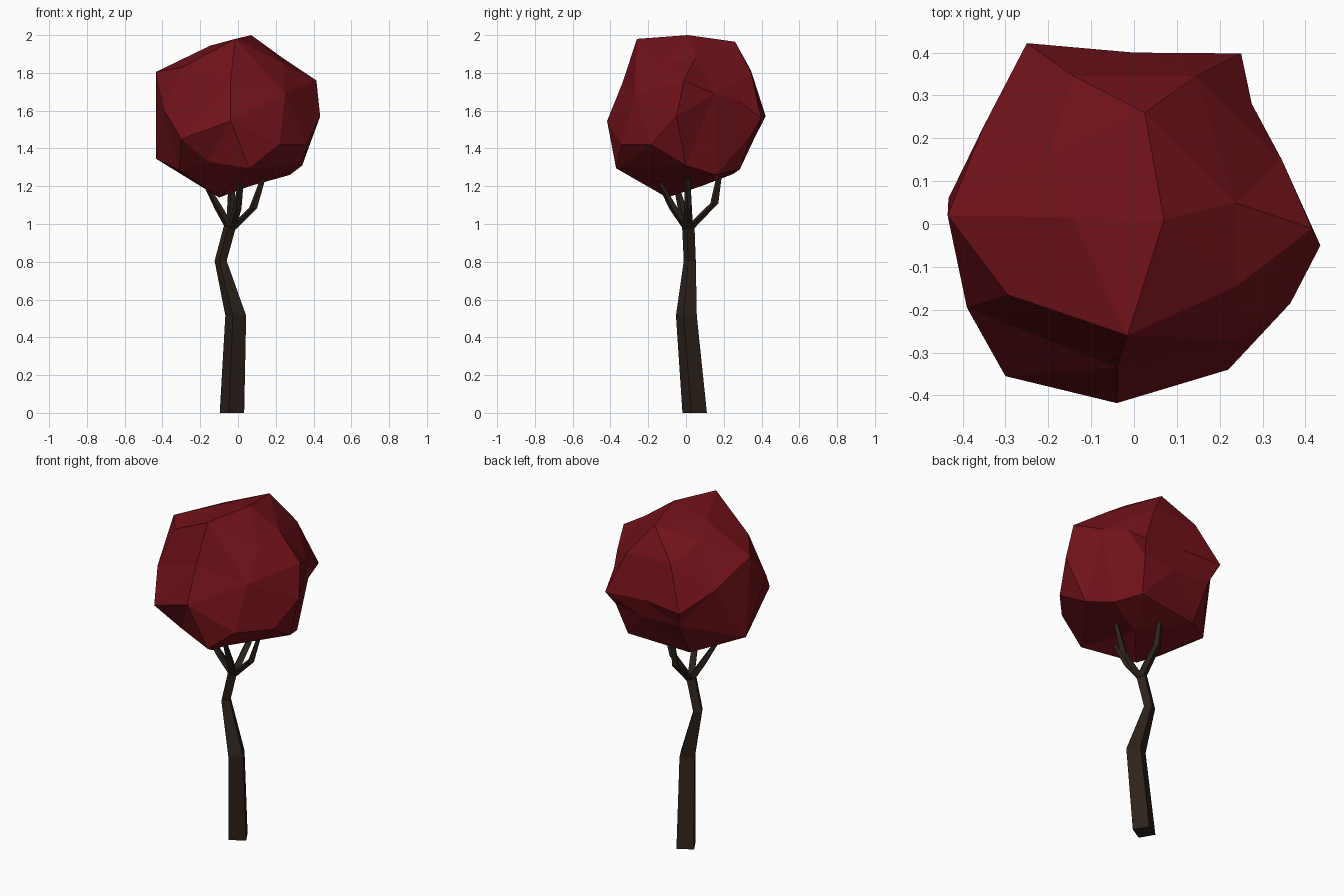
import bpy, bmesh, math
from mathutils import Vector


def material(name, rgb):
    m = bpy.data.materials.new(name)
    m.diffuse_color = (*rgb, 1)
    return m


def finish(bm, name, mat):
    bmesh.ops.recalc_face_normals(bm, faces=bm.faces[:])
    me = bpy.data.meshes.new(name)
    bm.to_mesh(me)
    bm.free()
    me.materials.append(mat)
    ob = bpy.data.objects.new(name, me)
    bpy.context.collection.objects.link(ob)
    return ob


def limb(name, path, sides, mat, turn=-0.26):
    """Tapered faceted tube through horizontal rings (x, y, z, radius)."""
    bm = bmesh.new()
    rings = []
    for x, y, z, r in path:
        rings.append([bm.verts.new((x + r * math.cos(turn + math.tau * i / sides),
                                    y + r * math.sin(turn + math.tau * i / sides), z))
                      for i in range(sides)])
    for a, b in zip(rings, rings[1:]):
        for i in range(sides):
            j = (i + 1) % sides
            bm.faces.new((a[i], a[j], b[j], b[i]))
    bm.faces.new(rings[0][::-1])
    bm.faces.new(rings[-1])
    return finish(bm, name, mat)


bark = material("bark", (0.026, 0.016, 0.011))
leaf = material("leaf", (0.165, 0.006, 0.01))

# Crooked square trunk
limb("trunk", [(-0.032, 0.046, 0, 0.067), (-0.012, 0.002, 0.515, 0.057),
               (-0.092, 0.02, 0.805, 0.033), (-0.042, 0.012, 0.99, 0.034)], 4, bark)

# Branches: a bend and a tip each, all starting at the fork
branches = {
    "branch_right": [(0.08, 0.01, 1.085, 0.022), (0.135, 0.01, 1.25, 0.013)],
    "branch_back": [(-0.035, 0.15, 1.11, 0.022), (-0.035, 0.18, 1.28, 0.013)],
    "branch_left": [(-0.1, -0.02, 1.08, 0.024), (-0.165, -0.05, 1.2, 0.015)],
    "branch_front": [(-0.005, -0.065, 1.08, 0.024), (0.015, -0.14, 1.22, 0.015)],
}
for name, path in branches.items():
    limb(name, [(-0.038, 0.012, 0.97, 0.026)] + path, 4, bark)

# Canopy: lumpy faceted ball, corners joined by their direction from the centre
corners = [
    (0.07, 0.01, 2.0), (-0.015, -0.26, 1.98), (0.025, 0.26, 1.965),
    (-0.145, 0.015, 1.945), (-0.435, 0.02, 1.805), (0.415, -0.01, 1.76),
    (0.235, 0.05, 1.88), (0.24, -0.145, 1.85), (0.25, -0.27, 1.69),
    (-0.04, -0.335, 1.75), (-0.295, -0.165, 1.83), (-0.2, 0.16, 1.89),
    (-0.04, -0.418, 1.545), (-0.3, -0.355, 1.45), (-0.39, -0.195, 1.6),
    (0.22, -0.34, 1.42), (0.365, -0.185, 1.42), (0.435, -0.05, 1.57),
    (-0.25, 0.422, 1.57), (0.0, 0.4, 1.58), (0.25, 0.398, 1.56),
    (0.275, 0.28, 1.65), (0.345, 0.15, 1.69), (0.145, 0.345, 1.8),
    (-0.14, 0.345, 1.81), (-0.35, 0.23, 1.66), (-0.433, 0.06, 1.345),
    (-0.31, -0.16, 1.285), (-0.16, -0.3, 1.33), (0.06, -0.37, 1.295),
    (0.34, 0.0, 1.31), (0.275, 0.16, 1.26), (0.18, 0.285, 1.29),
    (-0.1, -0.1, 1.14), (0.06, 0.08, 1.2), (-0.2, 0.25, 1.265),
    (0.215, 0.35, 1.48), (-0.21, 0.37, 1.47), (0.03, 0.365, 1.46),
]
centre = Vector((0, 0, 1.57))
bm = bmesh.new()
real = {}
for c in corners:
    v = bm.verts.new((Vector(c) - centre).normalized())
    real[v] = Vector(c)
bmesh.ops.convex_hull(bm, input=bm.verts[:])
for v in bm.verts:
    v.co = real[v]
finish(bm, "canopy", leaf)
